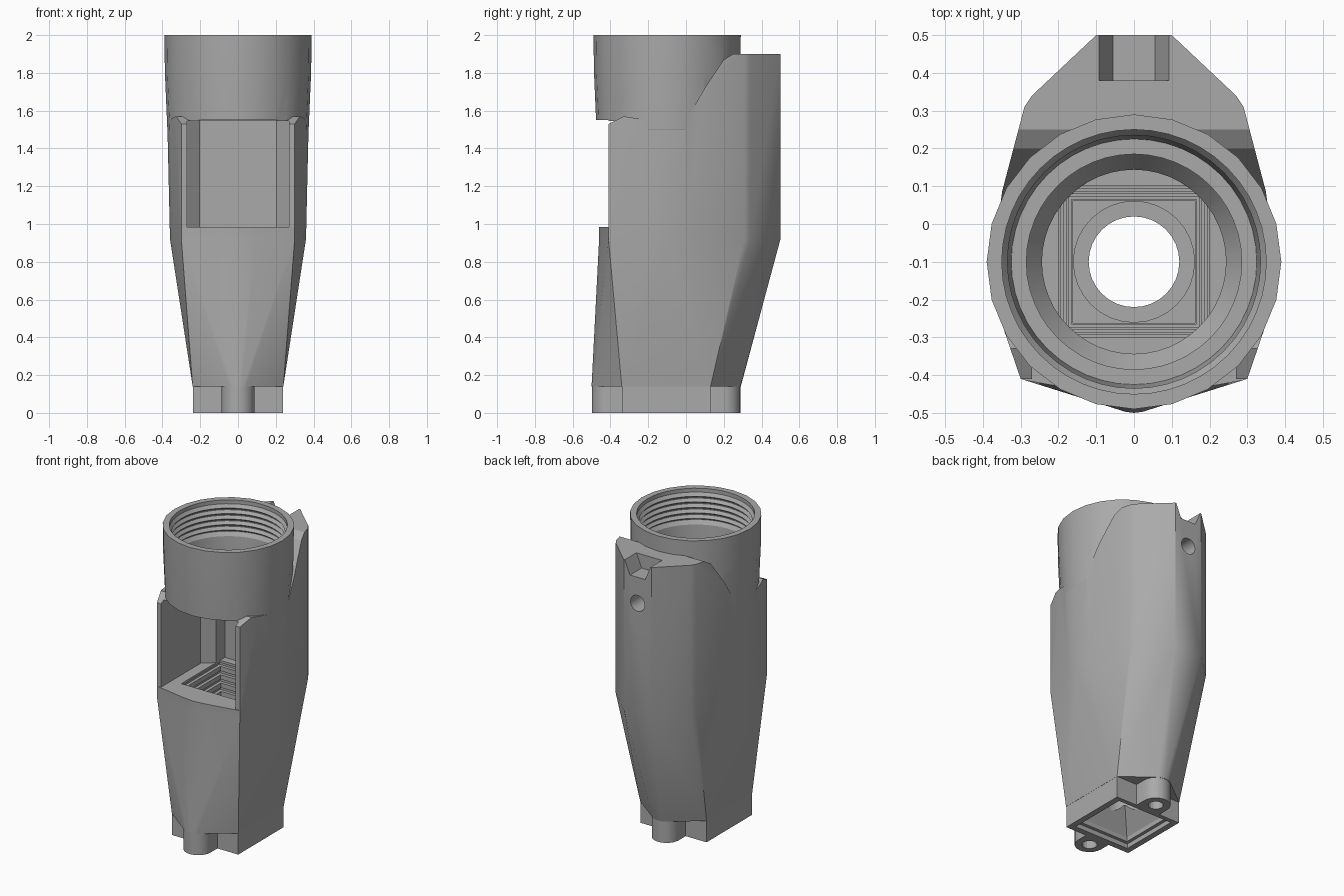
import bpy, bmesh, math
from mathutils import Vector

if "Cube" in bpy.data.objects:
    bpy.data.objects.remove(bpy.data.objects["Cube"], do_unlink=True)

AXIS_Y = -0.10   # the bore axis sits forward of centre

grey = bpy.data.materials.new("plain_grey")
grey.use_nodes = True
COLOUR = (0.40, 0.40, 0.40, 1)
grey.diffuse_color = COLOUR
grey.node_tree.nodes["Principled BSDF"].inputs["Base Color"].default_value = COLOUR


def finish(name, bm):
    bmesh.ops.recalc_face_normals(bm, faces=bm.faces)
    mesh = bpy.data.meshes.new(name)
    bm.to_mesh(mesh)
    bm.free()
    mesh.materials.append(grey)
    obj = bpy.data.objects.new(name, mesh)
    bpy.context.collection.objects.link(obj)
    return obj


def hull(name, points):
    bm = bmesh.new()
    for p in points:
        bm.verts.new(p)
    res = bmesh.ops.convex_hull(bm, input=bm.verts)
    loose = [v for v in bm.verts if not v.link_faces]
    bmesh.ops.delete(bm, geom=loose, context='VERTS')
    bmesh.ops.dissolve_limit(bm, angle_limit=0.002, verts=bm.verts, edges=bm.edges)
    return finish(name, bm)


def prism(name, outline, axis, a, b):
    """Extrude a 2D outline along an axis from a to b."""
    bm = bmesh.new()
    def place(p, t):
        c = list(p)
        c.insert(axis, t)
        return c
    face = bm.faces.new([bm.verts.new(place(p, a)) for p in outline])
    ext = bmesh.ops.extrude_face_region(bm, geom=[face])
    step = Vector(place((0, 0), b - a))
    bmesh.ops.translate(bm, vec=step,
                        verts=[v for v in ext["geom"] if isinstance(v, bmesh.types.BMVert)])
    return finish(name, bm)


def box(name, x0, x1, y0, y1, z0, z1):
    return prism(name, [(x0, y0), (x1, y0), (x1, y1), (x0, y1)], 2, z0, z1)


def circle(r, cy, n=24, turn=0.0):
    return [(r * math.cos(turn + math.tau * i / n), cy + r * math.sin(turn + math.tau * i / n))
            for i in range(n)]


def stack(name, profile, n=24, cy=AXIS_Y):
    """Loft (radius, z) rings; four sides gives square rings with that half width."""
    square = n == 4
    k = math.sqrt(2) if square else 1
    turn = math.pi / 4 if square else 0
    bm = bmesh.new()
    rings = [[bm.verts.new((x, y, z)) for x, y in circle(r * k, cy, n, turn)]
             for r, z in profile]
    for lo, hi in zip(rings, rings[1:]):
        for i in range(n):
            j = (i + 1) % n
            bm.faces.new((lo[i], lo[j], hi[j], hi[i]))
    bm.faces.new(rings[0])
    bm.faces.new(rings[-1])
    return finish(name, bm)


def combine(target, other, operation):
    mod = target.modifiers.new(operation, 'BOOLEAN')
    mod.operation = operation
    mod.solver = 'EXACT'
    mod.object = other
    bpy.context.view_layer.objects.active = target
    bpy.ops.object.modifier_apply(modifier=mod.name)
    bpy.data.objects.remove(other, do_unlink=True)


def mirror_x(pts):
    return [(s * x, y) for x, y in pts for s in (1, -1)]


def section(r, z, scale=1.0):
    """Round bore wall plus front posts and the angled rear housing."""
    pts = circle(r, AXIS_Y) + mirror_x([(0.30, -0.41), (0.29, 0.31), (0.27, 0.34), (0.10, 0.50)])
    return [(x * scale, y * scale, z) for x, y in pts]


# Upper body, trimmed to its side silhouette
housing = hull("housing", section(0.36, 0.92) + section(0.385, 2.0) + section(0.36, 0.85, 0.85))
side = [(-0.6, 0.8), (-0.6, 1.53), (-0.41, 1.53), (-0.33, 1.57), (-0.2, 1.55), (0.0, 1.55),
        (0.1, 1.72), (0.2, 1.87), (0.25, 1.9), (0.6, 1.9), (0.6, 0.8)]
combine(housing, prism("side_trim", side, 0, -0.6, 0.6), 'INTERSECT')

# Tapered lower body down to the foot
BOSSES = (-0.41, 0.20)
foot = mirror_x([(0.24, -0.34), (0.24, 0.13)])
for cy in BOSSES:
    foot += circle(0.09, cy)
taper = hull("taper", [(x, y, 0.14) for x, y in foot] + section(0.36, 0.92))
combine(housing, taper, 'UNION')

# Foot block and the two screw bosses
combine(housing, box("foot_block", -0.239, 0.239, -0.339, 0.129, 0, 0.16), 'UNION')
combine(housing, box("boss_web", -0.088, 0.088, -0.41, 0.20, 0, 0.15), 'UNION')
for cy in BOSSES:
    combine(housing, stack("boss", [(0.088, 0), (0.088, 0.15)], cy=cy), 'UNION')

# Collar
collar = stack("collar", [(0.35, 1.45), (0.374, 1.5), (0.387, 1.8), (0.39, 2.0)])
combine(housing, collar, 'UNION')

# Threaded collar bore with an inner ledge
bore = [(0.24, 1.48), (0.24, 1.54), (0.285, 1.60), (0.285, 1.63), (0.325, 1.63), (0.335, 1.77)]
for i in range(5):
    z = 1.78 + 0.036 * i
    bore += [(0.35, z + 0.012), (0.35, z + 0.018), (0.335, z + 0.03)]
bore += [(0.35, 1.975), (0.35, 2.02)]
combine(housing, stack("bore_cut", bore, n=48), 'DIFFERENCE')

# Front window and the chamber behind it
combine(housing, box("window_cut", -0.6, 0.6, -0.7, -0.41, 0.985, 1.55), 'DIFFERENCE')
chamber = [(-0.27, -0.6), (0.27, -0.6), (0.27, 0.0), (0.2, 0.06), (0.2, 0.15),
           (-0.2, 0.15), (-0.2, 0.06), (-0.27, 0.0)]
combine(housing, prism("chamber_cut", chamber, 2, 0.985, 1.545), 'DIFFERENCE')

# Ribbed square funnel under the chamber
ribs = []
for i in range(6):
    z, h = 1.0 - 0.05 * i, 0.2 - 0.007 * i
    ribs += [(h, z), (h, z - 0.03), (h + 0.012, z - 0.031), (h + 0.012, z - 0.049)]
ribs += [(0.162, 0.70), (0.162, 0.66)]
combine(housing, stack("funnel_cut", ribs, n=4), 'DIFFERENCE')
combine(housing, stack("throat_cut", [(0.12, 0.1), (0.12, 0.45), (0.16, 0.451), (0.16, 0.68)], n=32),
        'DIFFERENCE')

# Square outlet in the foot
outlet = [(0.2, -0.02), (0.2, 0.03), (0.18, 0.031), (0.18, 0.06), (0.09, 0.2)]
combine(housing, stack("outlet_cut", outlet, n=4), 'DIFFERENCE')

# Screw holes in the bosses
for cy in BOSSES:
    combine(housing, stack("screw_cut", [(0.045, -0.02), (0.045, 0.12)], n=16, cy=cy), 'DIFFERENCE')

# Rear cable notch and round port
notch = [(-0.105, 1.93), (-0.055, 1.81), (0.055, 1.81), (0.105, 1.93)]
combine(housing, prism("notch_cut", notch, 1, 0.38, 0.6), 'DIFFERENCE')
port = [(x, z) for x, z in circle(0.052, 1.64, 20)]
combine(housing, prism("port_cut", port, 1, 0.38, 0.6), 'DIFFERENCE')

# Smooth shading with crisp edges
bpy.ops.object.select_all(action='DESELECT')
housing.select_set(True)
bpy.context.view_layer.objects.active = housing
bpy.ops.object.shade_smooth_by_angle(angle=math.radians(20))
